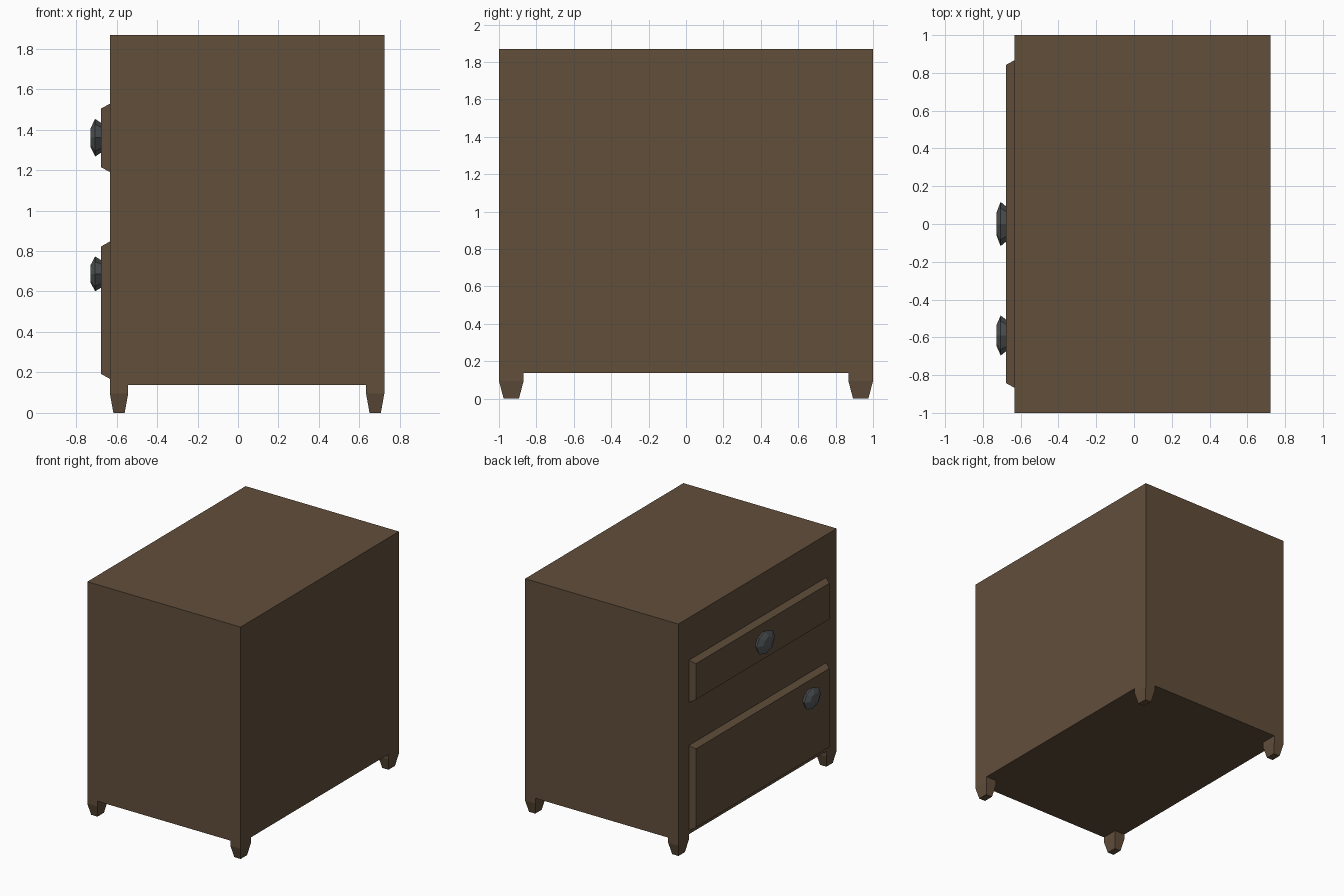
import bpy, math

if "Cube" in bpy.data.objects:
    bpy.data.objects.remove(bpy.data.objects["Cube"])

def material(name, color):
    m = bpy.data.materials.new(name)
    m.diffuse_color = (*color, 1)
    m.use_nodes = True
    m.node_tree.nodes["Principled BSDF"].inputs["Base Color"].default_value = m.diffuse_color
    return m

wood = material("dark_wood", (0.12, 0.077, 0.044))
metal = material("dark_metal", (0.09, 0.1, 0.105))

def loft(name, rings, mat):
    """Closed solid through a list of equal-length vertex rings."""
    n = len(rings[0])
    verts = [v for r in rings for v in r]
    faces = [(k * n + i, k * n + (i + 1) % n, (k + 1) * n + (i + 1) % n, (k + 1) * n + i)
             for k in range(len(rings) - 1) for i in range(n)]
    faces += [tuple(reversed(range(n))), tuple(range(len(verts) - n, len(verts)))]
    mesh = bpy.data.meshes.new(name)
    mesh.from_pydata(verts, [], faces)
    mesh.materials.append(mat)
    obj = bpy.data.objects.new(name, mesh)
    bpy.context.collection.objects.link(obj)
    return obj

def rect_z(x0, x1, y0, y1, z):
    return [(x0, y0, z), (x1, y0, z), (x1, y1, z), (x0, y1, z)]

def rect_x(x, y, z0, z1):
    return [(x, y, z0), (x, -y, z0), (x, -y, z1), (x, y, z1)]

X0, X1, BOTTOM, TOP = -0.633, 0.723, 0.137, 1.868
FACE = -0.678

# Cabinet body
loft("cabinet_body", [rect_z(X0, X1, -1, 1, BOTTOM), rect_z(X0, X1, -1, 1, TOP)], wood)

# Tapered corner legs
LX, LY = 0.09, 0.132
for side, cx in (("left", X0 + LX / 2), ("right", X1 - LX / 2)):
    for end, cy in (("front", -1 + LY / 2), ("back", 1 - LY / 2)):
        rings = []
        for z, s in ((0, 0.62), (0.095, 1), (BOTTOM, 1)):
            hx, hy = LX / 2 * s, LY / 2 * s
            rings.append(rect_z(cx - hx, cx + hx, cy - hy, cy + hy, z))
        loft(f"{end}_{side}_leg", rings, wood)

# Bevelled drawer and door panels on the -x side
BEVEL = 0.025
for name, z0, z1 in (("upper_drawer_panel", 1.19, 1.528), ("lower_door_panel", 0.168, 0.847)):
    loft(name, [rect_x(X0, 0.867, z0, z1),
                rect_x(FACE, 0.867 - BEVEL, z0 + BEVEL, z1 - BEVEL)], wood)

# Eight-sided oval knobs
def knob(name, cy, cz, ry, rz):
    rings = []
    for x, s in ((FACE, 0.8), (-0.706, 1), (-0.728, 0.52)):
        rings.append([(x, cy + ry * s * math.cos(-i * math.pi / 4),
                       cz + rz * s * math.sin(-i * math.pi / 4)) for i in range(8)])
    loft(name, rings, metal)

knob("upper_knob", 0, 1.36, 0.117, 0.093)
knob("lower_knob", -0.59, 0.687, 0.106, 0.086)

# Consistent outward normals
import bmesh
for obj in bpy.context.collection.objects:
    bm = bmesh.new()
    bm.from_mesh(obj.data)
    bmesh.ops.recalc_face_normals(bm, faces=bm.faces)
    bm.to_mesh(obj.data)
    bm.free()
